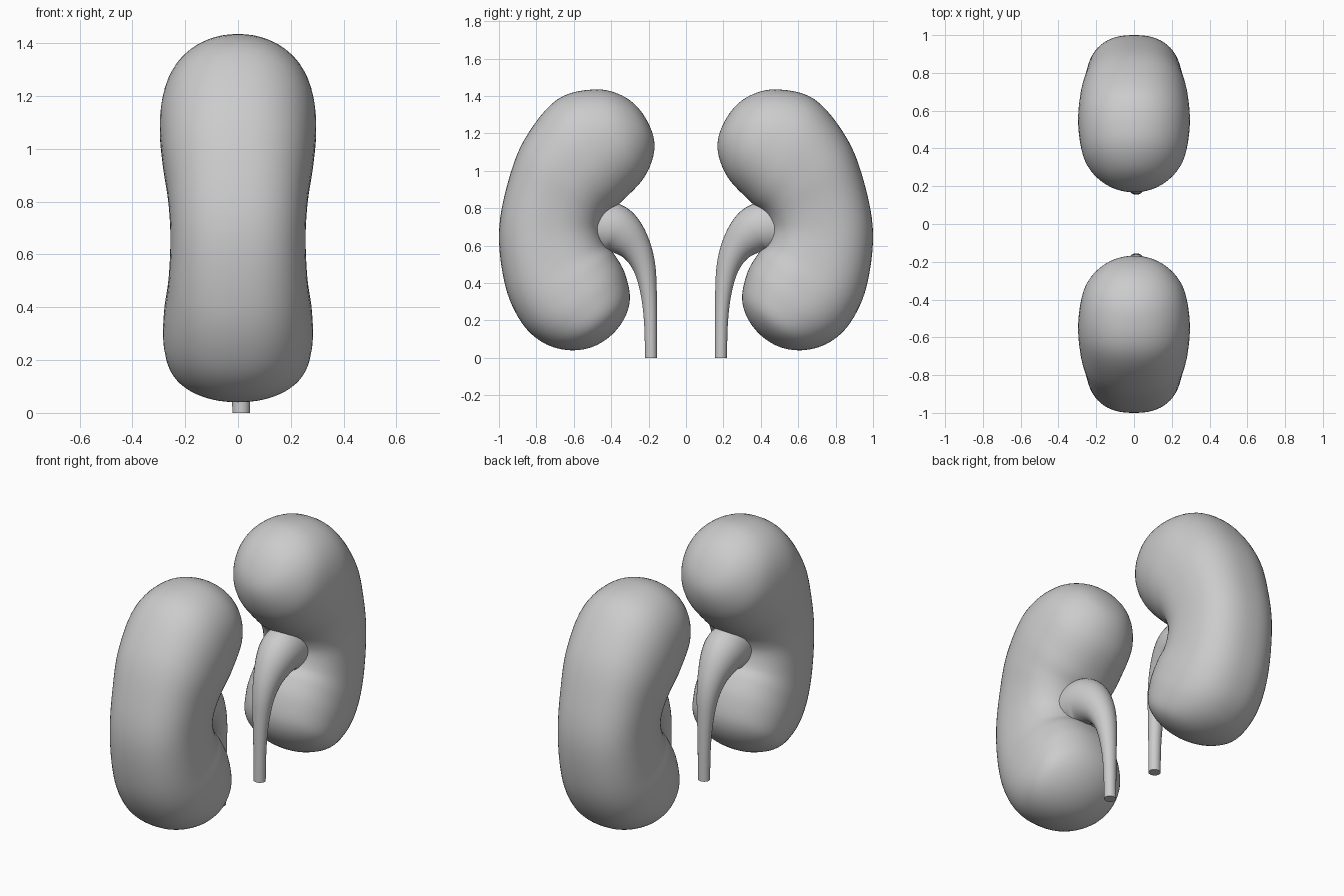
import bpy, bmesh, math
from mathutils import Vector

if "Cube" in bpy.data.objects:
    bpy.data.objects.remove(bpy.data.objects["Cube"])

# Body sections: outer y, outer z, inner y, inner z, half width in x
BODY = [
    (.215, 1.28, .215, 1.28, 0),
    (.32, 1.39, .168, 1.13, .15),
    (.48, 1.435, .22, .97, .258),
    (.69, 1.38, .345, .835, .295),
    (.865, 1.165, .415, .775, .287),
    (.957, .92, .445, .72, .266),
    (1.0, .66, .45, .67, .256),
    (.965, .38, .43, .605, .264),
    (.88, .19, .385, .555, .28),
    (.77, .085, .33, .46, .282),
    (.64, .042, .30, .33, .25),
    (.51, .055, .325, .22, .145),
    (.40, .12, .40, .12, 0),
]
# Ureter path: y, z, radius
URETER = [
    (.187, 0, .032), (.19, .2, .035), (.20, .35, .044), (.222, .48, .06),
    (.265, .58, .083), (.33, .655, .115), (.40, .695, .135), (.50, .70, .135),
]


def spline(rows, first, last, steps):
    """Smooth interpolation through rows of numbers."""
    pts = [first] + rows + [last]
    out = []
    for i in range(1, len(pts) - 2):
        for k in range(steps):
            t = k / steps
            out.append([.5 * (2*b + (c - a)*t + (2*a - 5*b + 4*c - d)*t*t
                              + (3*b - a - 3*c + d)*t**3)
                        for a, b, c, d in zip(*pts[i-1:i+3])])
    out.append(list(rows[-1]))
    return out


def loft(name, rings):
    """Skin a list of rings and cap both ends."""
    bm = bmesh.new()
    loops = [[bm.verts.new(p) for p in ring] for ring in rings]
    n = len(loops[0])
    for a, b in zip(loops, loops[1:]):
        for i in range(n):
            j = (i + 1) % n
            bm.faces.new((a[i], a[j], b[j], b[i]))
    bm.faces.new(loops[0][::-1])
    bm.faces.new(loops[-1])
    bmesh.ops.remove_doubles(bm, verts=bm.verts, dist=1e-5)
    bmesh.ops.recalc_face_normals(bm, faces=bm.faces)
    me = bpy.data.meshes.new(name)
    bm.to_mesh(me)
    bm.free()
    ob = bpy.data.objects.new(name, me)
    bpy.context.collection.objects.link(ob)
    bpy.ops.object.select_all(action='DESELECT')
    ob.select_set(True)
    bpy.context.view_layer.objects.active = ob
    bpy.ops.object.shade_smooth_by_angle(angle=math.radians(45))


def flip(r):
    """Continue a section past the pole so the tip is round."""
    return (r[2], r[3], r[0], r[1], -r[4])


def kidney(side, s):
    # Bean-shaped body
    rows = spline(BODY, flip(BODY[1]), flip(BODY[-2]), 6)
    rings = []
    for k, (oy, oz, iy, iz, w) in enumerate(rows):
        e = 2 / (2 + .45 * math.sin(math.pi * k / (len(rows) - 1)) ** 2)
        ring = []
        for i in range(64):
            a = math.tau * i / 64
            c, d = math.cos(a), math.sin(a)
            c = math.copysign(abs(c) ** e, c)
            d = math.copysign(abs(d) ** e, d)
            y = (oy + iy) / 2 + c * (oy - iy) / 2
            z = (oz + iz) / 2 + c * (oz - iz) / 2
            ring.append((w * d, s * y, z))
        rings.append(ring)
    loft(side + "_kidney_body", rings)

    # Ureter flaring into the hilum
    path = spline(URETER, (.187, -.2, .032), (.6, .70, .135), 6)
    rings = []
    for k, (y, z, r) in enumerate(path):
        p, q = path[max(k - 1, 0)], path[min(k + 1, len(path) - 1)]
        t = Vector((q[0] - p[0], q[1] - p[1])).normalized()
        if k == 0:
            t = Vector((0, 1))
        rx = r * (1.05 - 1.6 * max(r - .032, 0))
        rings.append([(.012 + rx * math.cos(a),
                       s * (y - t.y * r * math.sin(a)),
                       z + t.x * r * math.sin(a))
                      for a in (math.tau * i / 32 for i in range(32))])
    loft(side + "_ureter", rings)


kidney("left", 1)
kidney("right", -1)
